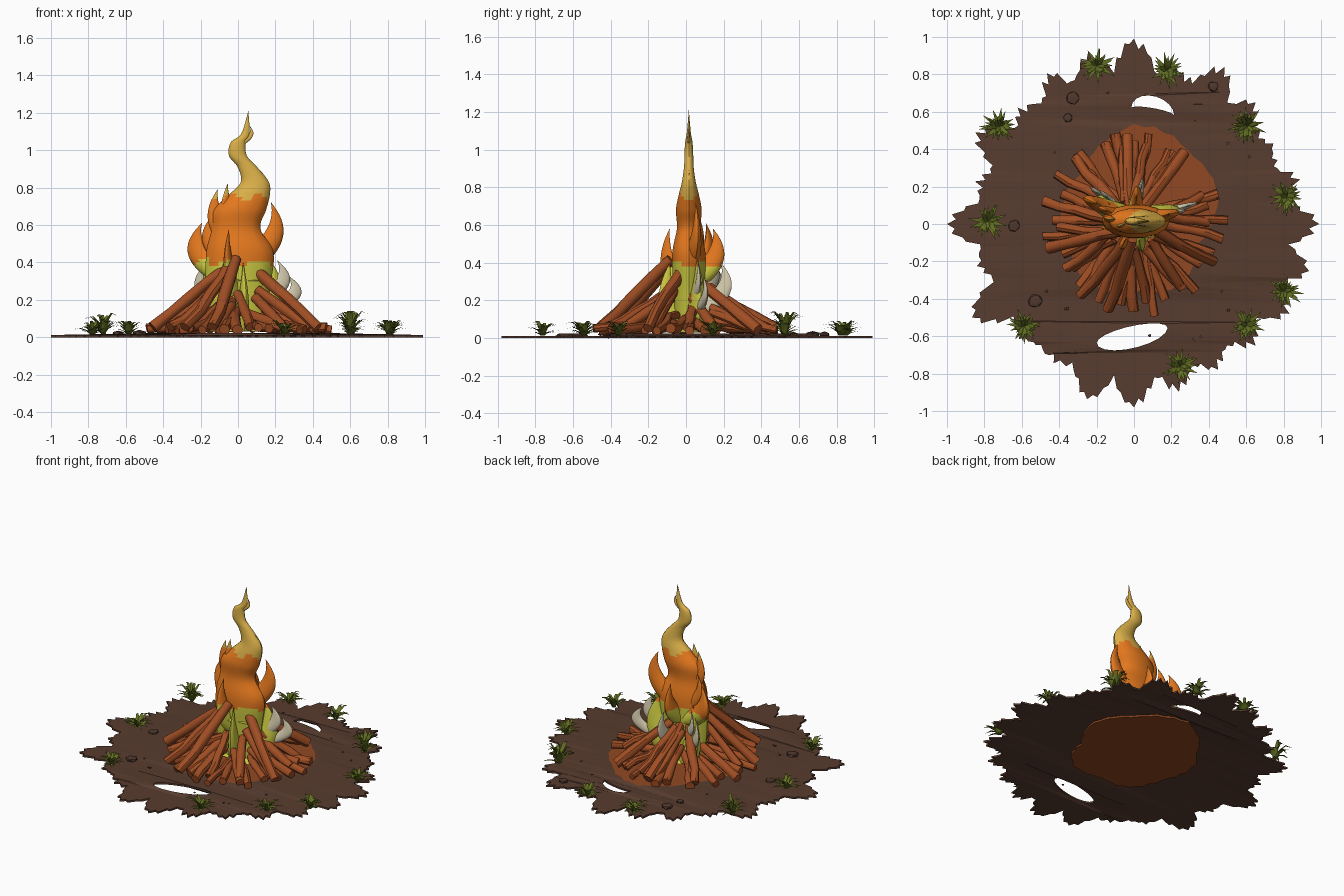
import bpy, bmesh, math, random
from mathutils import Vector

random.seed(4)
cube = bpy.data.objects.get("Cube")
if cube:
    bpy.data.objects.remove(cube)
made = []
jitter = random.uniform


def material(name, *rgb):
    mat = bpy.data.materials.new(name)
    linear = [((c / 255 + 0.055) / 1.055) ** 2.4 for c in rgb]
    mat.diffuse_color = (*linear, 1)
    mat.use_nodes = True
    shader = next(node for node in mat.node_tree.nodes if node.type == "BSDF_PRINCIPLED")
    shader.inputs["Base Color"].default_value = (*linear, 1)
    return mat


soil = material("dark soil", 88, 60, 47)
scorch = material("scorched soil", 145, 73, 34)
bark = material("red bark", 160, 78, 36)
grass = material("olive grass", 100, 112, 34)
stone = material("brown stone", 80, 56, 45)
yellow = material("flame yellow", 205, 203, 65)
orange = material("flame orange", 228, 120, 30)
gold = material("flame gold", 218, 175, 72)
cream = material("flame cream", 212, 202, 172)


def finish(name, bm, materials):
    bmesh.ops.recalc_face_normals(bm, faces=bm.faces)
    mesh = bpy.data.meshes.new(name)
    bm.to_mesh(mesh)
    bm.free()
    ob = bpy.data.objects.new(name, mesh)
    bpy.context.collection.objects.link(ob)
    for mat in materials:
        mesh.materials.append(mat)
    made.append(ob)


def polar(degrees, radius, z=0.0):
    angle = math.radians(degrees)
    return Vector((radius * math.cos(angle), radius * math.sin(angle), z))


def circle(count):
    return [polar(360 * i / count, 1).xy for i in range(count)]


def smooth_path(points, steps):
    """Catmull-Rom samples through a coarse path."""
    points = [Vector(p) for p in points]
    points = [points[0]] + points + [points[-1]]
    samples = []
    for a, b, c, d in zip(points, points[1:], points[2:], points[3:]):
        for s in range(steps):
            t = s / steps
            samples.append(b + (c - a) * t / 2 + (a * 2 - b * 5 + c * 4 - d) * t * t / 2
                           + (b * 3 - a - c * 3 + d) * t ** 3 / 2)
    return samples + [points[-1]]


def loft(bm, rings):
    """Skin a stack of vertex loops and close both ends."""
    loops = [[bm.verts.new(point) for point in ring] for ring in rings]
    count = len(loops[0])
    for low, high in zip(loops, loops[1:]):
        for i in range(count):
            j = (i + 1) % count
            bm.faces.new((low[i], low[j], high[j], high[i]))
    bm.faces.new(loops[0])
    bm.faces.new(loops[-1])


def plate(name, outlines, mat, half):
    """Thin slab filled between outlines, drooping at the rim; inner outlines are holes."""
    curve = bpy.data.curves.new(name, "CURVE")
    curve.dimensions, curve.fill_mode, curve.extrude = "2D", "BOTH", half
    for outline in outlines:
        spline = curve.splines.new("POLY")
        spline.points.add(len(outline) - 1)
        for point, place in zip(spline.points, outline):
            point.co = (place[0], place[1], 0, 1)
        spline.use_cyclic_u = True
    helper = bpy.data.objects.new(name + " curve", curve)
    bpy.context.collection.objects.link(helper)
    graph = bpy.context.evaluated_depsgraph_get()
    bm = bmesh.new()
    bm.from_mesh(bpy.data.meshes.new_from_object(helper.evaluated_get(graph)))
    bpy.data.objects.remove(helper)
    bmesh.ops.remove_doubles(bm, verts=bm.verts, dist=0.0001)
    for vert in bm.verts:
        vert.co.z += .024 - half - (.012 if vert.co.xy.length > .78 else 0)
    finish(name, bm, [mat])


def crescent(x, y, width, above, below, tilt):
    return [(x + c * width, y + s * (above if s > 0 else below) + c * tilt) for c, s in circle(18)]


# Ground: ragged tips every fifteen degrees, two holes, scorched middle
tips = (.99, .92, .86, .92, .97, .88, .99, .95, .93, .88, .98, .88,
        1, .87, 1, .87, .86, .97, .98, .93, .9, .92, .96, .97)
edge = []
for i in range(240):
    nearest = round(i / 10)
    slope = abs(i - nearest * 10) ** 2 * .006 + (i % 2) * jitter(.02, .05)
    edge.append(polar(i * 1.5, max(0.82 + jitter(-.015, .025), tips[nearest % 24] - slope)))
burn = []
for i in range(60):
    angle = math.tau * i / 60
    burn.append(polar(i * 6, .38 + .14 * max(0, math.cos(angle - 1.2)) ** 1.5
                      + .02 * math.sin(angle * 5) + jitter(-.01, .01)))
holes = [crescent(.1, .6, .115, .085, -.02, -.02), crescent(-.01, -.595, .19, .05, .07, .04)]
plate("ground", [edge, *holes, burn], soil, .006)
plate("scorched_patch", [burn], scorch, .012)


# Logs: slightly crooked tubes leaning on the middle
def log(bm, foot, top, radius):
    along = (top - foot).normalized()
    side = along.cross(Vector((0, 0, 1))).normalized()
    up = along.cross(side)
    rings = []
    for k in range(5):
        centre = foot.lerp(top, k / 4) + (side + up) * jitter(-.008, .008)
        size = radius * jitter(.88, 1.1)
        rings.append([centre + (side * c + up * s) * size for c, s in circle(9)])
    loft(bm, rings)


bm = bmesh.new()
for k in range(14):
    turn = k * 26 + jitter(-6, 6)
    if not (30 < turn < 62 or 136 < turn < 165):
        top = polar(turn + jitter(-25, 25), .12, jitter(.18, .28))
        log(bm, polar(turn, jitter(.38, .46), .05), top, .027)
for turn in (54, 95, 132, 196, 234, 254, 335):
    height = .35 - .07 * math.sin(math.radians(turn))
    log(bm, polar(turn, .47, .05), polar(turn + 10, .08, height), .031)
finish("leaning_logs", bm, [bark])

bm = bmesh.new()
for k in range(32):
    turn = k * 11.25 + jitter(-4, 4)
    if not 32 < turn < 52:
        top = polar(turn + jitter(-14, 14), .14, jitter(.06, .17))
        log(bm, polar(turn, jitter(.4, .51), .045), top, jitter(.022, .03))
finish("low_logs", bm, [bark])


# Flames: flattened lofts, coloured in bands by height
def flame(name, spine, across, flat, materials):
    bm = bmesh.new()
    rings = []
    depth = Vector((-across.y, across.x, 0))
    for centre, size in spine:
        rings.append([centre + (across * c + depth * s * flat) * max(size, .001) for c, s in circle(14)])
    loft(bm, rings)
    if len(materials) > 1:
        for face in bm.faces:
            middle = face.calc_center_median()
            level = middle.z + 0.02 * math.sin(middle.x * 45)
            face.material_index = (level > .4) + (level > .75)
    finish(name, bm, materials)


# Column profile: x, height, half width
column = smooth_path([(0, .03, .15), (0, .25, .17), (.01, .45, .18), (-.01, .58, .13), (.01, .68, .14),
                      (.06, .76, .11), (.09, .83, .075), (.05, .91, .052), (0, .97, .048),
                      (0, 1.04, .04), (.04, 1.09, .022), (.055, 1.21, 0)], 8)
bands = [yellow, orange, gold]
flame("main_flame", [(Vector((x, .015, z)), w) for x, z, w in column], Vector((1, 0, 0)), .5, bands)


def tongue(name, turn, reach, low, high, width, flat, materials):
    """Blade that leaves the column outwards, then curls up to a tip."""
    root = min(column, key=lambda p: abs(p.y - low))
    spine = []
    for k in range(21):
        t = k / 20
        place = polar(turn, reach * math.sin(t * 2.1), low + (high - low) * t ** 1.2)
        spine.append((place + Vector((root.x, .015, 0)), width * (1 - t) ** .95))
    flame(name, spine, polar(turn, 1), flat, materials)


# Each blade: direction, reach, low, high, half width
for name, *shape in [
        ("left_upper", 175, .13, .5, .79, .1), ("middle", 200, .06, .55, .82, .08),
        ("right_upper", 12, .2, .38, .72, .12), ("left_lower", 155, .25, .3, .61, .15),
        ("left_inner", 160, .18, .38, .65, .1), ("front", 245, .13, .22, .58, .1),
        ("back", 85, .15, .3, .58, .11), ("gold_barb", 0, .1, .72, .89, .08),
        ("tip_barb", 0, .075, 1.03, 1.13, .03), ("neck_barb", 180, .075, .91, 1.02, .04),
        ("right_base", 15, .19, .03, .43, .17), ("left_base", 145, .18, .03, .45, .16),
        ("front_base", 285, .12, .03, .4, .12)]:
    tongue(name + "_flame", *shape, .45, bands)
for name, *shape in [
        ("left_outer", 142, .26, .12, .39, .11), ("left_near", 138, .21, .2, .43, .1),
        ("right_outer", 16, .32, .1, .33, .11), ("right_near", 12, .25, .16, .41, .11),
        ("back", 78, .2, .12, .4, .1)]:
    tongue(name + "_pale_flame", *shape, .3, [cream])

# Grass clumps around the rim, tallest part way back
bm = bmesh.new()
for turn, radius in ((103, .87), (78, .84), (144, .89), (41, .8), (10, .83),
                     (179, .78), (336, .88), (318, .81), (223, .8), (288, .8)):
    root = polar(turn, radius, .014)
    height = .13 if .4 < root.y < .6 else .08
    for k in range(24):
        facing = k * 15 + jitter(-10, 10)
        out, side = polar(facing, 1), polar(facing + 90, 1)
        reach, tall = jitter(.05, .11), height * jitter(.2, 1)
        rings = []
        for step in range(4):
            t = step / 3
            centre = root + out * reach * t ** 1.2 + Vector((0, 0, tall * math.sin(t * 2.1)))
            wide = .013 * (1.02 - t ** 2)
            rings.append([centre + (side * c + out * s * .4) * wide for c, s in circle(4)])
        loft(bm, rings)
finish("grass_clumps", bm, [grass])

# Stones and pebbles
rocks = [(turn, radius, jitter(.028, .042)) for turn, radius in
         ((116, .75), (122, .67), (60, .85), (181, .64), (218, .67))]
rocks += [(jitter(0, 360), jitter(.56, .75), .009) for k in range(14)]
bm = bmesh.new()
for turn, radius, size in rocks:
    for vert in bmesh.ops.create_icosphere(bm, subdivisions=1, radius=size)["verts"]:
        vert.co *= jitter(.85, 1.1)
        vert.co.z *= .5
        vert.co += polar(turn, radius, .02)
finish("stones", bm, [stone])

# Smooth shading with sharp edges kept
bpy.ops.object.select_all(action="DESELECT")
for ob in made:
    ob.select_set(True)
bpy.context.view_layer.objects.active = made[0]
bpy.ops.object.shade_smooth_by_angle(angle=math.radians(40))
